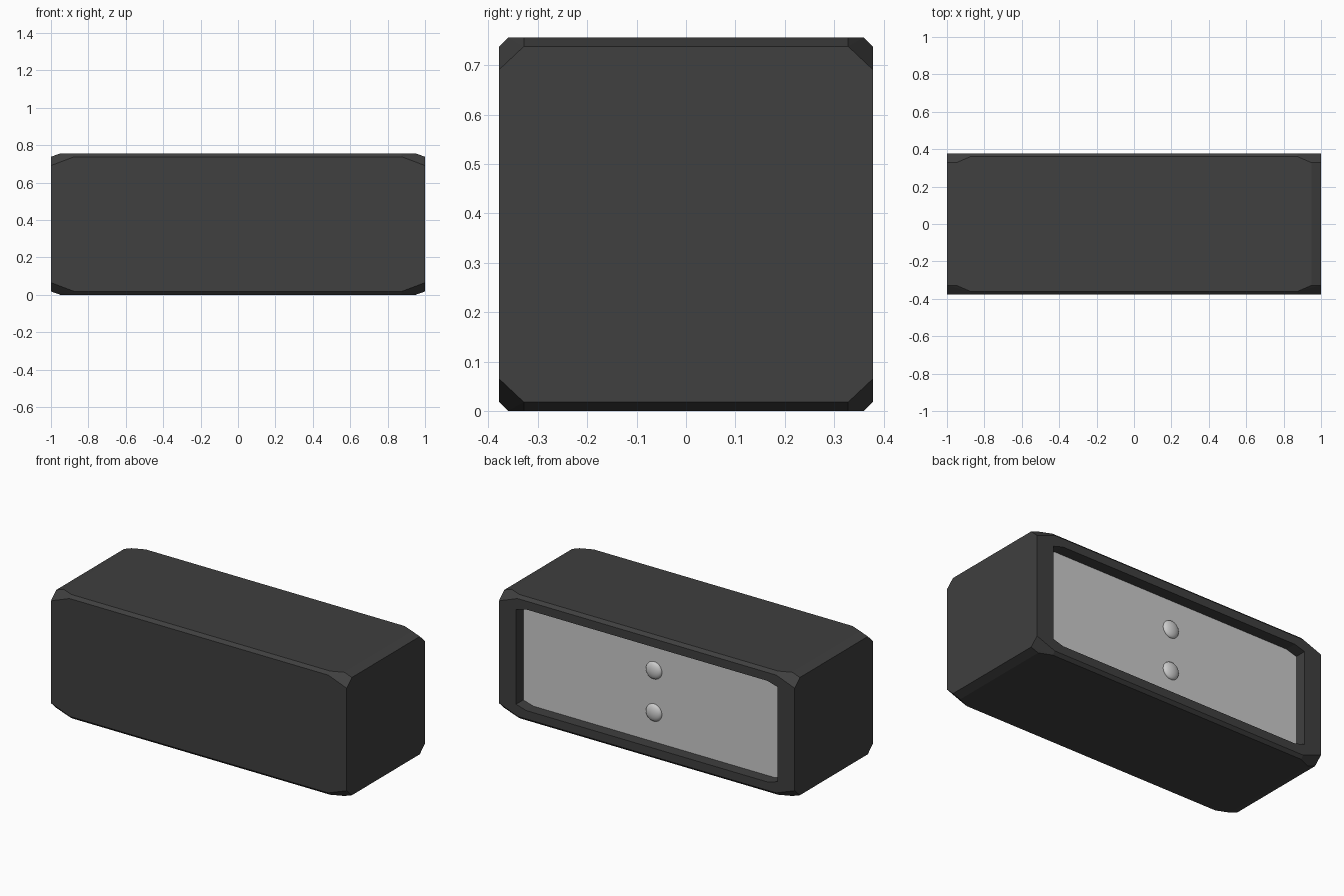
import bpy, bmesh
from math import radians
from itertools import product

if "Cube" in bpy.data.objects:
    bpy.data.objects.remove(bpy.data.objects["Cube"])

H = 0.378          # half height and half depth
PANEL_Y = 0.308    # surface of the recessed back panel


def make_object(name, bm):
    bmesh.ops.recalc_face_normals(bm, faces=bm.faces)
    mesh = bpy.data.meshes.new(name)
    bm.to_mesh(mesh)
    bm.free()
    obj = bpy.data.objects.new(name, mesh)
    bpy.context.collection.objects.link(obj)
    return obj


def back_plate(name, y0, y1):
    """Cut-corner octagon in the xz plane, extruded from y0 to y1."""
    q = [(0.885, 0.289), (0.816, 0.309)]
    pts = (q + [(-x, z) for x, z in q[::-1]]
           + [(-x, -z) for x, z in q] + [(x, -z) for x, z in q[::-1]])
    bm = bmesh.new()
    face = bm.faces.new([bm.verts.new((x, y0, z + H)) for x, z in pts])
    ext = bmesh.ops.extrude_face_region(bm, geom=[face])
    new = [v for v in ext["geom"] if isinstance(v, bmesh.types.BMVert)]
    bmesh.ops.translate(bm, verts=new, vec=(0, y1 - y0, 0))
    return make_object(name, bm)


dark = bpy.data.materials.new("dark_grey")
dark.diffuse_color = (0.05, 0.05, 0.05, 1)
dark.use_nodes = True
dark.node_tree.nodes["Principled BSDF"].inputs["Base Color"].default_value = dark.diffuse_color

# Body: one chamfered corner mirrored to all eight, wrapped in a hull
corner = [(1, H, 0.313), (1, 0.328, 0.36), (0.95, 0.328, H),
          (0.875, 0.36, H), (0.875, H, 0.36)]
bm = bmesh.new()
for sx, sy, sz in product((-1, 1), repeat=3):
    for x, y, z in corner:
        bm.verts.new((sx * x, sy * y, sz * z + H))
bmesh.ops.convex_hull(bm, input=bm.verts)
bmesh.ops.dissolve_limit(bm, angle_limit=radians(3),
                         verts=bm.verts, edges=bm.edges)
body = make_object("body", bm)
body.data.materials.append(dark)

# Recess in the back
cutter = back_plate("recess_cutter", PANEL_Y - 0.015, 0.5)
cutter.data.materials.append(dark)
cutter.hide_render = True
cut = body.modifiers.new("recess", "BOOLEAN")
cut.operation = "DIFFERENCE"
cut.solver = "EXACT"
cut.object = cutter
bpy.context.view_layer.objects.active = body
bpy.ops.object.modifier_apply(modifier=cut.name)
bpy.data.objects.remove(cutter)

# Back panel
back_plate("back_panel", PANEL_Y - 0.02, PANEL_Y)

# Two domed studs on the panel
for name, dz in (("lower_stud", -0.129), ("upper_stud", 0.129)):
    bpy.ops.mesh.primitive_uv_sphere_add(segments=32, ring_count=16, radius=1,
                                         location=(0, PANEL_Y, H + dz))
    stud = bpy.context.object
    stud.name = name
    stud.rotation_euler.x = radians(90)
    stud.scale = (0.053, 0.053, 0.025)
    bpy.ops.object.shade_smooth()
